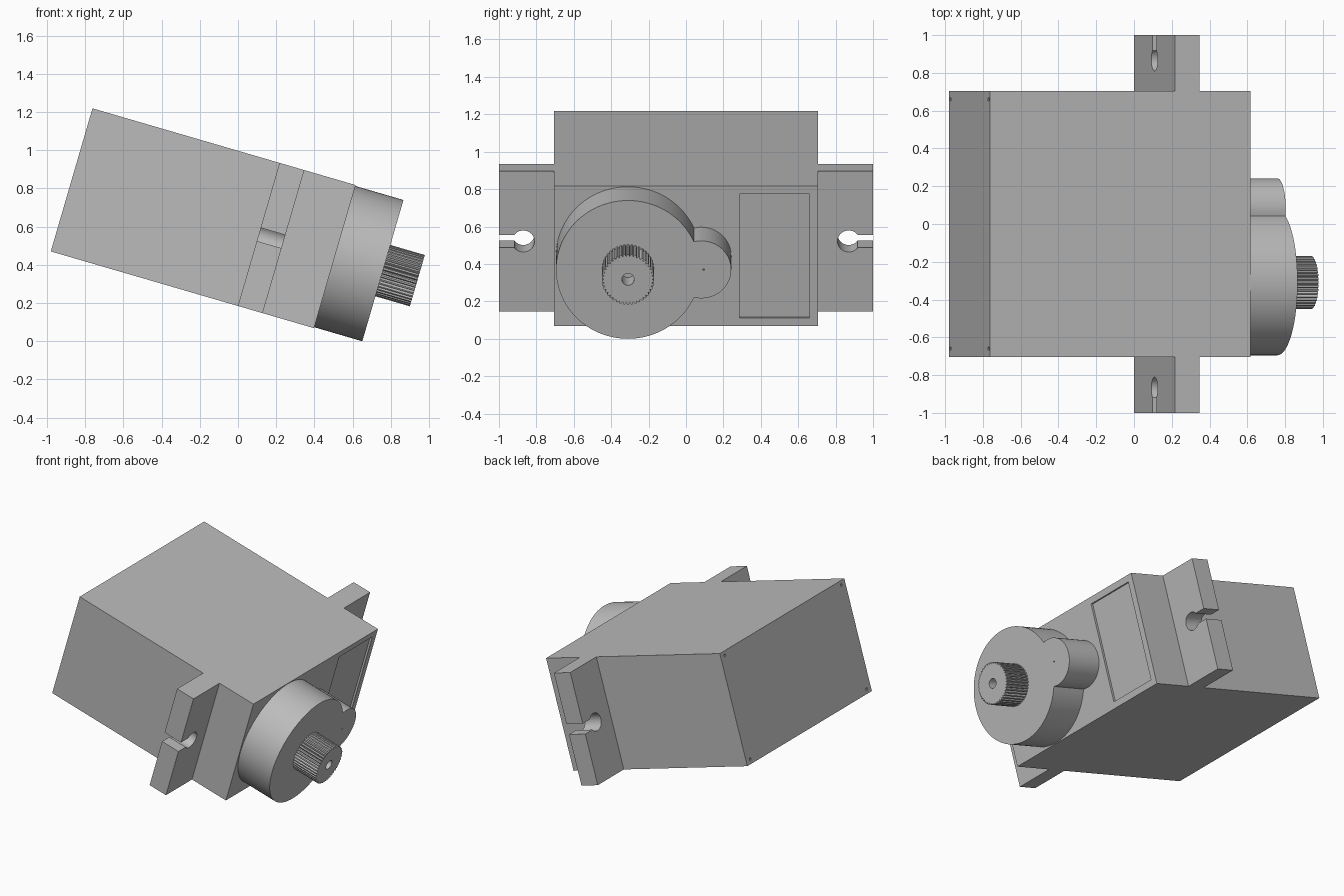
import bpy
import bmesh
from math import sin, cos, pi, radians, atan2, sqrt
from mathutils import Matrix

cube = bpy.data.objects.get("Cube")
if cube:
    bpy.data.objects.remove(cube, do_unlink=True)

# One plain grey plastic
grey = bpy.data.materials.new("grey plastic")
grey.use_nodes = True
COLOUR = (0.5, 0.5, 0.5, 1)
grey.diffuse_color = COLOUR
grey.node_tree.nodes["Principled BSDF"].inputs["Base Color"].default_value = COLOUR

# The motor lies along a tilted axis: local x = length, y = width, z = height
TILT = Matrix.Translation((-0.98, 0, 0.47)) @ Matrix.Rotation(radians(16.25), 4, 'Y')
LENGTH, HEIGHT, HALF = 1.435, 0.78, 0.705
MID = HEIGHT / 2
BOSS_END, SHAFT_END = 1.697, 1.885
SHAFT_Y = -0.31


def arc(cy, cz, r, a0, a1, n):
    """Points of an arc in the cross-section plane, both ends included."""
    return [(cy + r * cos(a0 + (a1 - a0) * i / n),
             cz + r * sin(a0 + (a1 - a0) * i / n)) for i in range(n + 1)]


def circle(cy, cz, r, n):
    return arc(cy, cz, r, 0, 2 * pi, n)[:-1]


def rect(y0, y1, z0, z1):
    return [(y0, z0), (y1, z0), (y1, z1), (y0, z1)]


def prism(name, profile, x0, x1, smooth=False):
    """Extrude a cross-section along the motor axis."""
    bm = bmesh.new()
    face = bm.faces.new([bm.verts.new((x0, y, z)) for y, z in profile])
    new = bmesh.ops.extrude_face_region(bm, geom=[face])["geom"]
    bmesh.ops.translate(bm, vec=(x1 - x0, 0, 0),
                        verts=[g for g in new if isinstance(g, bmesh.types.BMVert)])
    bmesh.ops.recalc_face_normals(bm, faces=bm.faces)
    mesh = bpy.data.meshes.new(name)
    bm.to_mesh(mesh)
    bm.free()
    mesh.materials.append(grey)
    obj = bpy.data.objects.new(name, mesh)
    bpy.context.collection.objects.link(obj)
    obj.matrix_world = TILT
    if smooth:
        smooth_sides(obj)
    return obj


def select(obj):
    bpy.ops.object.select_all(action='DESELECT')
    obj.select_set(True)
    bpy.context.view_layer.objects.active = obj


def smooth_sides(obj):
    select(obj)
    bpy.ops.object.shade_smooth_by_angle(angle=radians(25))


def cut(obj, profile, x0, x1):
    """Subtract a prism from a part."""
    cutter = prism("cutter", profile, x0, x1)
    cutter.hide_render = True
    mod = obj.modifiers.new("cut", 'BOOLEAN')
    mod.operation, mod.solver, mod.object = 'DIFFERENCE', 'EXACT', cutter
    select(obj)
    bpy.ops.object.modifier_apply(modifier=mod.name)
    bpy.data.objects.remove(cutter, do_unlink=True)


# Case with a shallow label recess and tiny corner pits in the back
case = prism("case", rect(-HALF, HALF, 0, HEIGHT), 0, LENGTH)
cut(case, rect(0.285, 0.66, 0.045, 0.735), LENGTH - 0.015, LENGTH + 0.1)
for side in (-1, 1):
    for z in (0.03, HEIGHT - 0.03):
        cut(case, circle(side * 0.66, z, 0.01, 10), -0.1, 0.02)

# Mounting ears with a keyhole slot open to the outer end
HOLE_Y, HOLE_R, SLIT = 0.87, 0.06, 0.036
open_angle = atan2(SLIT, sqrt(HOLE_R ** 2 - SLIT ** 2))
keyhole = arc(HOLE_Y, MID, HOLE_R, open_angle, 2 * pi - open_angle, 32)
ear = ([(HALF, HEIGHT), (1, HEIGHT), (1, MID + SLIT)] + keyhole +
       [(1, MID - SLIT), (1, 0), (HALF, 0)])
for name, side in (("left_ear", 1), ("right_ear", -1)):
    prism(name, [(side * y, z) for y, z in ear], 1.02, 1.155, smooth=True)

# Gear boss: a large and a small round joined in one outline
BIG, SMALL, SMALL_Y = 0.385, 0.16, 0.082
gap = SMALL_Y - SHAFT_Y
along = (gap ** 2 + BIG ** 2 - SMALL ** 2) / (2 * gap)
rise = sqrt(BIG ** 2 - along ** 2)
a_big, a_small = atan2(rise, along), atan2(rise, along - gap)
outline = (arc(SHAFT_Y, MID, BIG, a_big, 2 * pi - a_big, 80) +
           arc(SMALL_Y, MID, SMALL, -a_small, a_small, 36)[1:-1])
boss = prism("gear_boss", outline, LENGTH, BOSS_END)
cut(boss, circle(SMALL_Y + 0.012, MID, 0.005, 8), BOSS_END - 0.02, BOSS_END + 0.1)
smooth_sides(boss)

# Splined output shaft with a screw hole
TEETH = 42
spline = []
for i in range(TEETH):
    for step, r in ((0, 0.128), (0.3, 0.14), (0.7, 0.14)):
        a = 2 * pi * (i + step) / TEETH
        spline.append((SHAFT_Y + r * cos(a), MID + r * sin(a)))
shaft = prism("output_shaft", spline, BOSS_END, SHAFT_END)
cut(shaft, circle(SHAFT_Y, MID, 0.033, 24), SHAFT_END - 0.15, SHAFT_END + 0.1)
